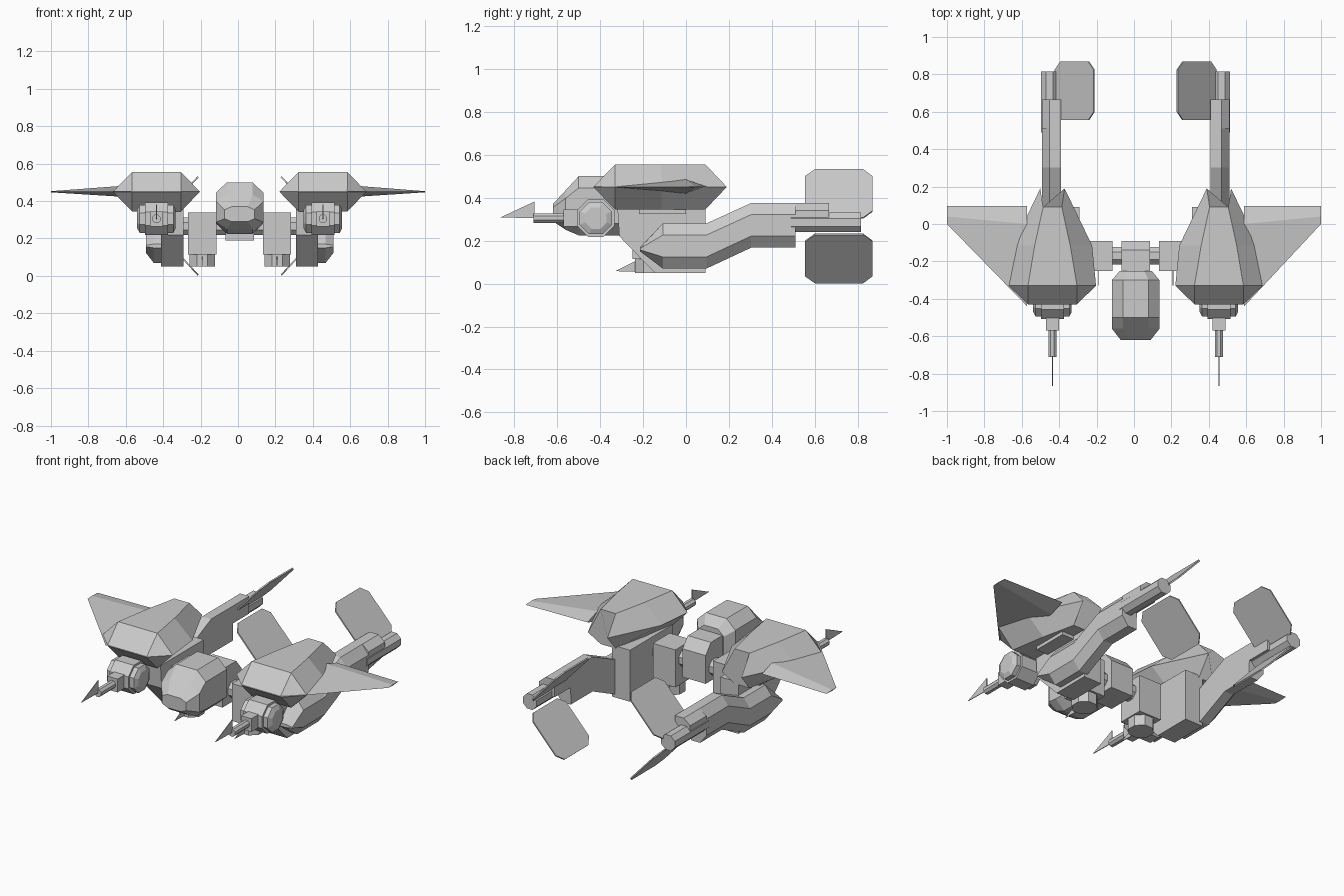
import bpy, bmesh, math
from mathutils import Vector

if "Cube" in bpy.data.objects:
    bpy.data.objects.remove(bpy.data.objects["Cube"])

CX = 0.009  # symmetry plane of the machine


def loft(name, rings, s=1):
    """Skin equal-length rings of (u, y, z) points; s=-1 mirrors the part."""
    bm = bmesh.new()
    vr = [[bm.verts.new((CX + s * p[0], p[1], p[2])) for p in r] for r in rings]
    n = len(rings[0])
    for a, b in zip(vr, vr[1:]):
        for i in range(n):
            j = (i + 1) % n
            bm.faces.new((a[i], a[j], b[j], b[i]))
    bm.faces.new(vr[0])
    bm.faces.new(vr[-1])
    bmesh.ops.recalc_face_normals(bm, faces=bm.faces)
    me = bpy.data.meshes.new(name)
    bm.to_mesh(me)
    bm.free()
    ob = bpy.data.objects.new(name, me)
    bpy.context.collection.objects.link(ob)
    return ob


def box(name, u, y, z, s=1):
    return loft(name, [[(u[0], y[0], h), (u[1], y[0], h), (u[1], y[1], h), (u[0], y[1], h)] for h in z], s)


def prism(name, prof, u0, u1, s=1):
    """Extrude a (y, z) profile across u."""
    return loft(name, [[(u, y, z) for y, z in prof] for u in (u0, u1)], s)


def tube(name, axis, a, b, stations, s=1):
    """Octagonal tube along an axis; a, b centre the other two axes; stations are (position, radius)."""
    rings = []
    for t, r in stations:
        ring = []
        for k in range(8):
            w = math.pi * (k + 0.5) / 4
            p, q = a + r / math.cos(math.pi / 8) * math.cos(w), b + r / math.cos(math.pi / 8) * math.sin(w)
            ring.append({'x': (t, p, q), 'y': (p, t, q), 'z': (p, q, t)}[axis])
        rings.append(ring)
    return loft(name, rings, s)


# Cockpit with sloped nose
def cockpit_ring(y, hw, z0, z1):
    cx, cz = hw * 0.46, (z1 - z0) * 0.2
    return [(x, y, z) for x, z in (
        (hw, z0 + cz), (hw, z1 - cz), (hw - cx, z1), (cx - hw, z1),
        (-hw, z1 - cz), (-hw, z0 + cz), (cx - hw, z0), (hw - cx, z0))]


loft("cockpit", [cockpit_ring(*c) for c in (
    (-.25, .085, .27, .45), (-.30, .127, .225, .50), (-.50, .127, .225, .50),
    (-.56, .127, .25, .435), (-.62, .08, .29, .37))])
prism("cockpit_mount", [(-.27, .19), (-.09, .19), (-.09, .36), (-.14, .42), (-.27, .42)], -.077, .077)

for s, side in ((1, "right"), (-1, "left")):
    # Upper nacelle: hexagonal section along its length
    C = .445
    rings = []
    for ym, mid, yf, flat in ((-.43, .13, -.33, .13), (-.33, .233, -.33, .131),
                              (-.115, .212, -.115, .095), (.19, .065, .09, .05)):
        dz = .105 if ym > -.4 else .002
        yt = yf if ym > -.4 else ym
        rings.append([(C + mid, ym, .45), (C + flat, yt, .45 + dz), (C - flat, yt, .45 + dz),
                      (C - mid, ym, .45), (C - flat, yt, .45 - dz), (C + flat, yt, .45 - dz)])
    loft(side + "_nacelle", rings, s)
    box(side + "_nacelle_pad", (.37, .50), (-.22, 0), (.325, .36), s)

    # Wing: diamond root, thin tip
    tip = 1 - s * CX
    loft(side + "_wing", [
        [(.58, -.44, .45), (.58, 0, .485), (.58, .095, .455), (.58, 0, .42)],
        [(tip, 0, .45), (tip, .04, .453), (tip, .095, .45), (tip, .04, .447)]], s)

    # Lower hull
    prism(side + "_hull", [(-.32, .36), (-.31, .22), (-.145, .05), (.09, .05), (.09, .36)], .30, .42, s)

    # Tail boom with chamfered outer edges
    rings = []
    for y, z0, z1 in ((-.214, .15, .17), (-.108, .07, .28), (.095, .07, .28), (.303, .167, .375),
                      (.51, .167, .375), (.511, .27, .375), (.665, .27, .375)):
        c = min(.054, (z1 - z0) / 3)
        rings.append([(.40, y, z0), (.46, y, z0), (.502, y, z0 + c),
                      (.502, y, z1 - c), (.46, y, z1), (.40, y, z1)])
    loft(side + "_boom", rings, s)
    tube(side + "_boom_rod", 'y', .46, .285, [(.49, .045), (.815, .045)], s)

    # Two slanted tail plates, upper and lower
    for name, za, zb in (("upper", .305, .53), ("lower", .23, .004)):
        a, b = Vector((.43, 0, za)), Vector((.222, 0, zb))
        d = b - a
        n = Vector((-d.z, 0, d.x)).normalized() * .004
        outline = [(.14, .555), (.86, .555), (1, .60), (1, .825), (.86, .868), (.14, .868), (0, .825), (0, .60)]
        loft(f"{side}_{name}_tail_plate",
             [[a + d * t + Vector((0, y, 0)) + n * k for t, y in outline] for k in (-1, 1)], s)

    # Gun turret, barrel and vertical blade
    tube(side + "_turret", 'x', -.42, .305, [(C - .062, .087), (C + .062, .087)], s)
    tube(side + "_turret_caps", 'x', -.42, .305,
         [(C - .103, .05), (C - .09, .075), (C + .09, .075), (C + .103, .05)], s)
    box(side + "_gun_block", (C - .034, C + .034), (-.57, -.45), (.265, .345), s)
    tube(side + "_gun_barrel", 'y', C, .305, [(-.55, .022), (-.71, .022)], s)
    prism(side + "_gun_blade", [(-.705, .305), (-.705, .382), (-.865, .308)], C - .002, C + .002, s)

    # Inner link block, axle, foot thruster and its small blade
    box(side + "_link_block", (.125, .275), (-.25, -.09), (.115, .34), s)
    tube(side + "_axle", 'x', -.17, .265, [(.06, .047), (.32, .047)], s)
    tube(side + "_foot", 'z', .20, -.17, [(.05, .068), (.13, .068)], s)
    prism(side + "_foot_blade", [(-.235, .055), (-.235, .105), (-.33, .058)], .198, .202, s)
